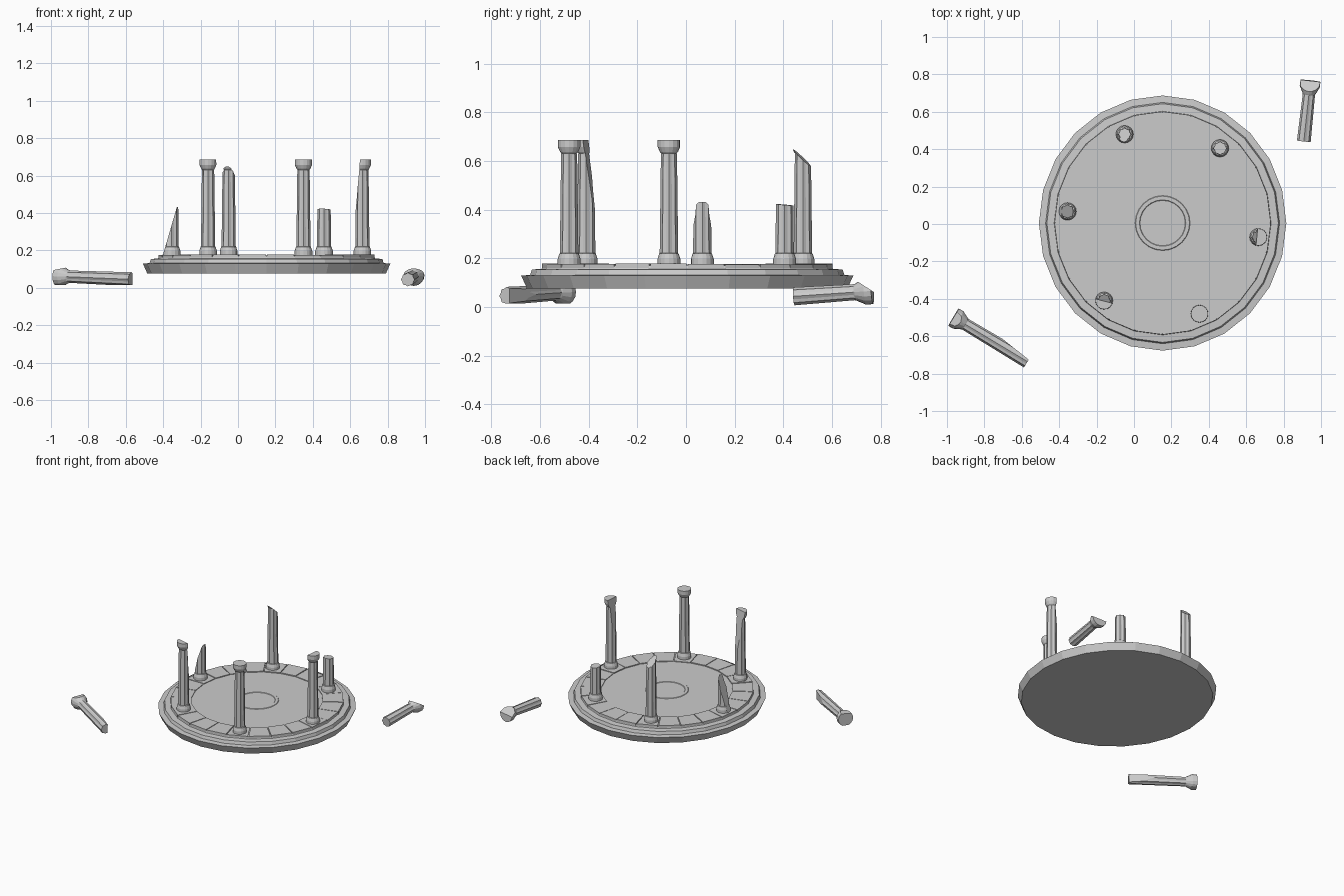
import bpy, bmesh, math, random
from mathutils import Vector, Matrix

if "Cube" in bpy.data.objects:
    bpy.data.objects.remove(bpy.data.objects["Cube"])

random.seed(4)
CX, CY, SX = 0.153, 0.005, 0.97      # platform centre and slight x squash
FLOOR = 0.175


def finish(bm, name):
    bmesh.ops.recalc_face_normals(bm, faces=bm.faces)
    me = bpy.data.meshes.new(name)
    bm.to_mesh(me)
    bm.free()
    ob = bpy.data.objects.new(name, me)
    bpy.context.collection.objects.link(ob)
    return ob


def lathe(profile, n, flute=0.87):
    """Revolve (radius, z, fluted) rows around z and cap both ends."""
    bm = bmesh.new()
    rings = []
    for r, z, fluted in profile:
        ring = []
        for i in range(n):
            a = 2 * math.pi * i / n
            k = r * (flute if fluted and i % 2 else 1)
            ring.append(bm.verts.new((k * math.cos(a), k * math.sin(a), z)))
        rings.append(ring)
    for lo, hi in zip(rings, rings[1:]):
        for i in range(n):
            j = (i + 1) % n
            bm.faces.new((lo[i], lo[j], hi[j], hi[i]))
    bm.faces.new(rings[0][::-1])
    bm.faces.new(rings[-1])
    return bm


def cut(bm, point, normal):
    """Break away everything on the normal side and close the fracture."""
    res = bmesh.ops.bisect_plane(bm, geom=bm.verts[:] + bm.edges[:] + bm.faces[:],
                                 plane_co=point, plane_no=normal, clear_outer=True)
    edges = [e for e in res['geom_cut'] if isinstance(e, bmesh.types.BMEdge)]
    edges = [e for e in edges if e.is_valid and len(e.link_faces) == 1]
    if edges:
        bmesh.ops.holes_fill(bm, edges=edges, sides=0)


BASE = [(0.047, 0, 0), (0.047, 0.022, 0), (0.040, 0.044, 0)]
CAPITAL = [(0.031, 0.455, 0), (0.037, 0.462, 0), (0.046, 0.482, 0), (0.046, 0.510, 0)]
SHAFT = [(0.038, 0.046, 1), (0.033, 0.452, 1)]


def standing(name, x, y, cuts):
    bm = lathe(BASE + SHAFT + CAPITAL, 16)
    bm.transform(Matrix.Translation((x, y, FLOOR)))
    for p, n in cuts:
        cut(bm, p, n)
    return finish(bm, name)


def fallen(name, end, top, cuts):
    end, top = Vector(end), Vector(top)
    d = top - end
    h = d.length
    bm = lathe([(0.037, 0, 1), (0.033, h - 0.075, 1), (0.034, h - 0.07, 0),
                (0.054, h - 0.03, 0), (0.054, h, 0)], 16)
    bm.transform(Matrix.Translation(end) @ d.to_track_quat('Z', 'Y').to_matrix().to_4x4())
    for p, n in cuts:
        cut(bm, p, n)
    return finish(bm, name)


# stepped round platform
bm = lathe([(0.658, 0.077, 0), (0.682, 0.129, 0), (0.645, 0.132, 0), (0.638, 0.154, 0),
            (0.598, 0.157, 0), (0.592, 0.171, 0)], 24)
bm.transform(Matrix.Translation((CX, CY, 0)) @ Matrix.Rotation(math.pi / 24 * 0, 4, 'Z')
             @ Matrix.Diagonal((SX, 1, 1, 1)))
finish(bm, "platform")

# ring of paving slabs
bm = bmesh.new()
N = 24
for i in range(N):
    a0 = 2 * math.pi * (i + 0.02) / N
    a1 = 2 * math.pi * (i + 0.98) / N
    top = 0.177 + random.uniform(-0.002, 0.002)
    corners = [(0.452, a0), (0.596, a0), (0.596, a1), (0.452, a1)]
    lo, hi = [[bm.verts.new((CX + SX * r * math.cos(a), CY + r * math.sin(a), z))
               for r, a in corners] for z in (0.158, top)]
    bm.faces.new(hi)
    bm.faces.new(lo[::-1])
    for k in range(4):
        m = (k + 1) % 4
        bm.faces.new((lo[k], lo[m], hi[m], hi[k]))
finish(bm, "paving_slabs")

# low raised ring in the middle of the floor
bm = bmesh.new()
prof = [(0.148, 0.170), (0.144, 0.174), (0.124, 0.174), (0.120, 0.170)]
rings = [[bm.verts.new((CX + r * math.cos(2 * math.pi * i / 24),
                        CY + r * math.sin(2 * math.pi * i / 24), z))
          for i in range(24)] for r, z in prof]
for k in range(4):
    for i in range(24):
        j, m = (i + 1) % 24, (k + 1) % 4
        bm.faces.new((rings[k][i], rings[k][j], rings[m][j], rings[m][i]))
finish(bm, "floor_ring")

# standing columns: whole, chipped and broken off
standing("whole_column", 0.35, -0.48, [])
standing("chipped_column_left", -0.16, -0.41,
         [((-0.16, -0.39, 0.52), (0.25, 0.96, 0.13))])
standing("chipped_column_right", 0.665, -0.07,
         [((0.643, -0.07, 0.55), (-0.98, 0.1, 0.1))])
standing("broken_column_tall", -0.05, 0.48,
         [((-0.05, 0.49, 0.60), (0.15, 0.67, 0.73)),
          ((-0.05, 0.48, 0.648), (0, 0, 1))])
standing("broken_column_short", 0.46, 0.405,
         [((0.46, 0.405, 0.42), (0.03, 0.08, 1))])
standing("broken_column_shard", -0.355, 0.067,
         [((-0.355, 0.067, 0.335), (-0.96, 0, 0.28)),
          ((-0.355, 0.067, 0.432), (0, 0, 1))])

# fallen columns beside the platform
fallen("fallen_column_left", (-0.57, -0.735, 0.046), (-0.965, -0.498, 0.062),
       [((-0.63, -0.672, 0.05), (0.62, 0.78, 0.0)),
        ((-0.96, -0.5, 0.1), (-0.2, 0, 1)),
        ((-0.96, -0.5, 0.014), (0, 0, -1))])
fallen("fallen_column_right", (0.908, 0.443, 0.044), (0.943, 0.765, 0.066),
       [((0.94, 0.725, 0.092), (0, 0.55, 0.83)),
        ((0.94, 0.7, 0.006), (0, 0, -1))])
